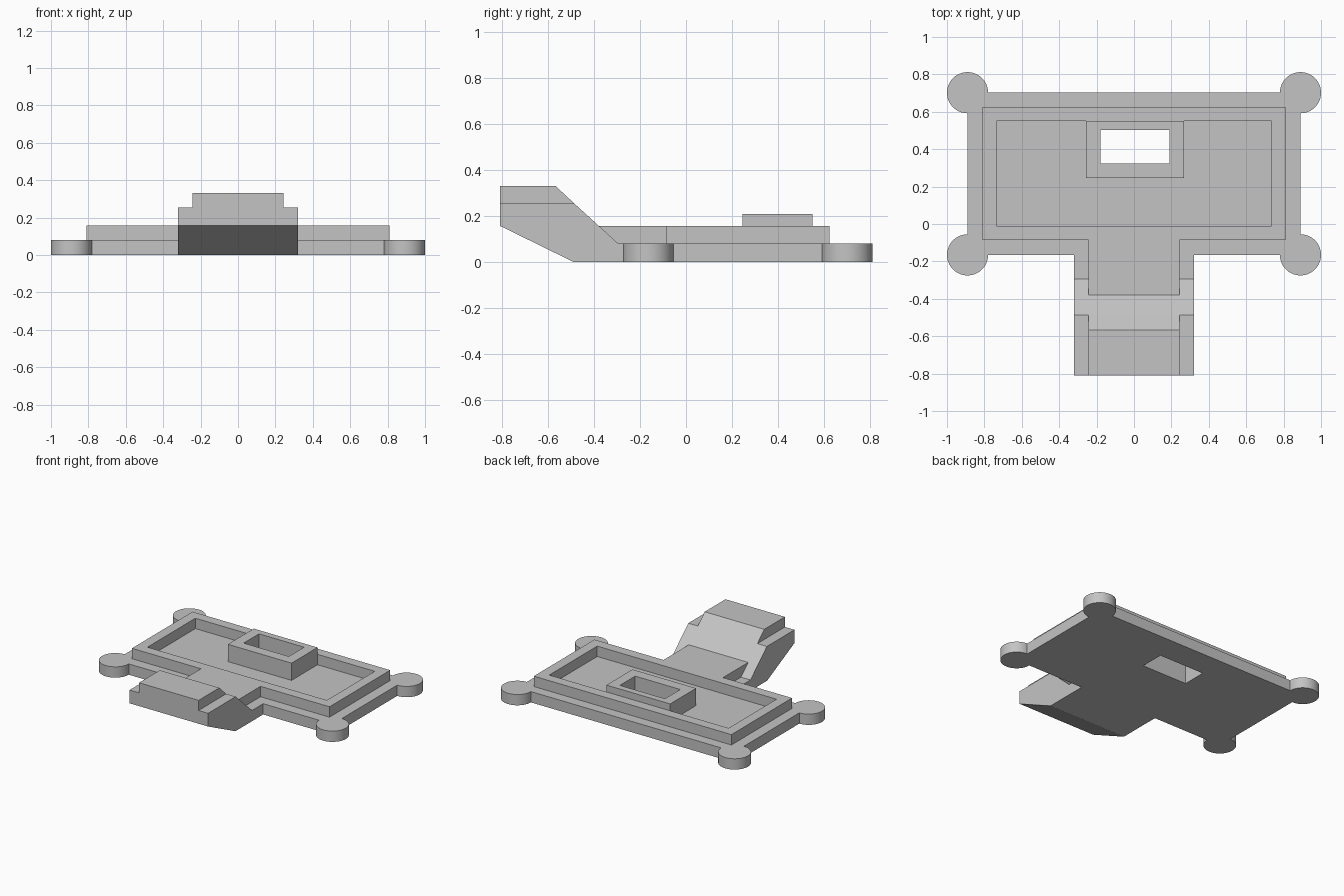
import bpy, bmesh, math
from mathutils import Vector

if "Cube" in bpy.data.objects:
    bpy.data.objects.remove(bpy.data.objects["Cube"])

grey = bpy.data.materials.new("plain grey")
grey.diffuse_color = (0.55, 0.55, 0.55, 1)
grey.use_nodes = True
grey.node_tree.nodes["Principled BSDF"].inputs["Base Color"].default_value = grey.diffuse_color


def extrude(name, loops, axis, lo, hi):
    """Fill the outline (first loop) minus any holes, and extrude along x or z."""
    place = (lambda u, v: (u, v, lo)) if axis == "z" else (lambda u, v: (lo, u, v))
    step = Vector((0, 0, hi - lo)) if axis == "z" else Vector((hi - lo, 0, 0))
    bm = bmesh.new()
    edges = []
    for loop in loops:
        vs = [bm.verts.new(place(u, v)) for u, v in loop]
        edges += [bm.edges.new((a, b)) for a, b in zip(vs, vs[1:] + vs[:1])]
    bmesh.ops.triangle_fill(bm, edges=edges, use_beauty=True,
                            normal=step.normalized())
    ext = bmesh.ops.extrude_face_region(bm, geom=bm.faces[:], use_keep_orig=True)
    bmesh.ops.translate(bm, vec=step,
                        verts=[g for g in ext["geom"] if isinstance(g, bmesh.types.BMVert)])
    bmesh.ops.recalc_face_normals(bm, faces=bm.faces[:])
    mesh = bpy.data.meshes.new(name)
    bm.to_mesh(mesh)
    bm.free()
    mesh.materials.append(grey)
    obj = bpy.data.objects.new(name, mesh)
    bpy.context.collection.objects.link(obj)
    return obj


def rect(x0, x1, y0, y1):
    return [(x0, y0), (x1, y0), (x1, y1), (x0, y1)]


T, R = 0.08, 0.11             # plate thickness, corner disc radius
FRONT, BACK = -0.165, 0.702   # plate edges in y
slot = rect(-0.18, 0.19, 0.324, 0.503)

# Base plate whose outline swells into a round disc at each corner
outline = []
for cx, cy, start in ((0.89, BACK, -90), (-0.89, BACK, 0),
                      (-0.89, FRONT, 90), (0.89, FRONT, 180)):
    for i in range(49):
        a = math.radians(start + 270 * i / 48)
        outline.append((cx + R * math.cos(a), cy + R * math.sin(a)))
base = extrude("base_plate", [outline, slot], "z", 0, T)
bpy.context.view_layer.objects.active = base
base.select_set(True)
bpy.ops.object.shade_smooth_by_angle(angle=math.radians(30))

# Raised rim around the tray, and the slotted block inside it
extrude("tray_rim", [rect(-0.81, 0.81, -0.085, 0.625),
                     rect(-0.735, 0.735, -0.01, 0.551)], "z", T, 0.157)
extrude("slot_block", [rect(-0.256, 0.266, 0.247, 0.551), slot], "z", T, 0.208)

# Sloping arm at the front, side profile in (y, z)
extrude("arm", [[(FRONT, 0), (FRONT, T), (-0.295, T), (-0.487, 0.255),
                 (-0.81, 0.255), (-0.81, 0.157), (-0.49, 0)]], "x", -0.322, 0.322)

# Narrower raised strips on the arm, above and below the slope
extrude("arm_top", [[(-0.81, 0.255), (-0.487, 0.255), (-0.567, 0.33),
                     (-0.81, 0.33)]], "x", -0.244, 0.244)
extrude("arm_foot", [[(-0.295, T), (-0.085, T), (-0.085, 0.157),
                      (-0.38, 0.157)]], "x", -0.244, 0.244)
